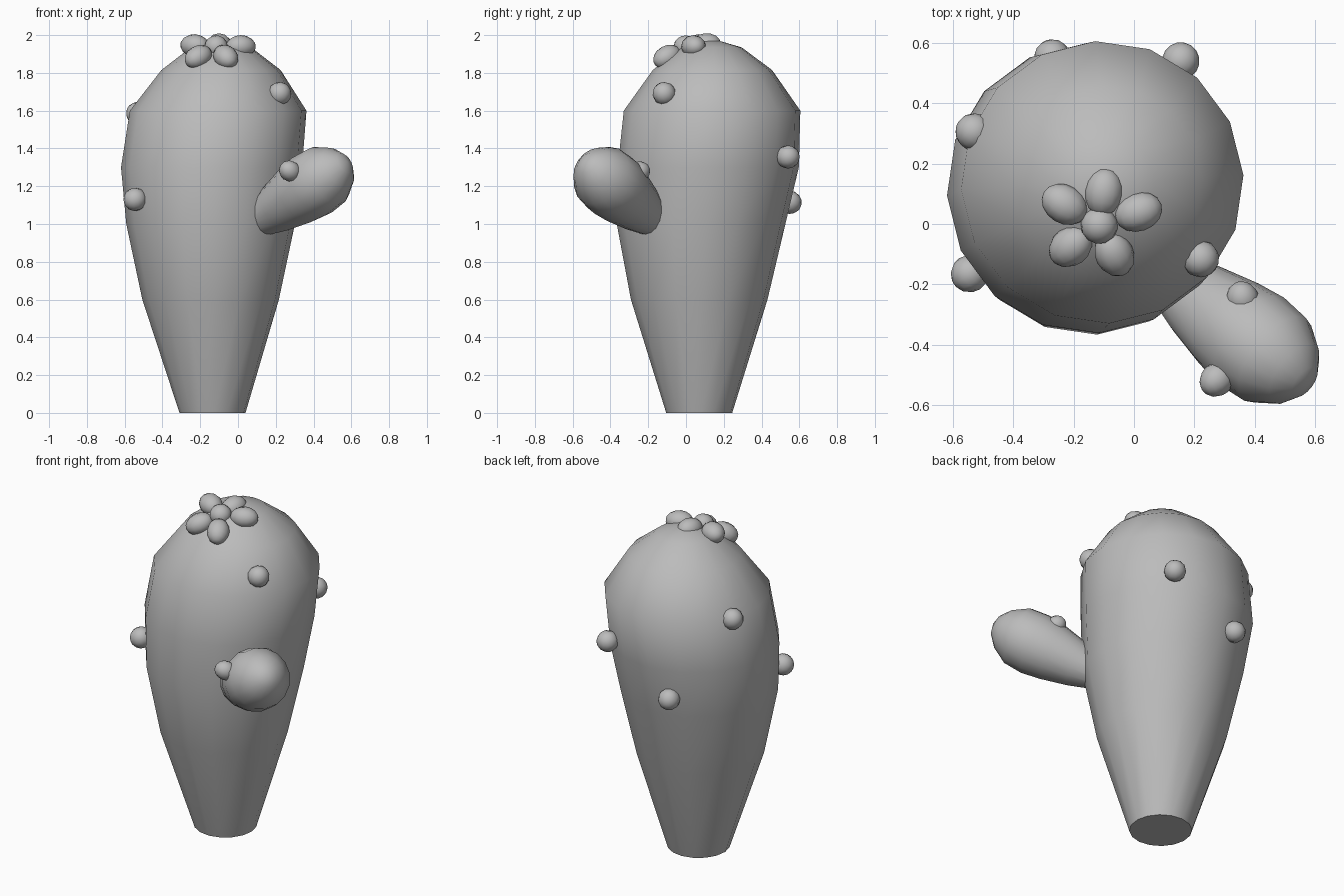
import bpy, bmesh, math
from mathutils import Vector, Matrix

cube = bpy.data.objects.get("Cube")
if cube:
    bpy.data.objects.remove(cube, do_unlink=True)

grey = bpy.data.materials.new("plain_grey")
grey.use_nodes = True
grey.diffuse_color = (0.5, 0.5, 0.5, 1)
grey.node_tree.nodes["Principled BSDF"].inputs["Base Color"].default_value = (0.5, 0.5, 0.5, 1)


def finish(bm, name, angle=60):
    bmesh.ops.recalc_face_normals(bm, faces=bm.faces)
    mesh = bpy.data.meshes.new(name)
    bm.to_mesh(mesh)
    bm.free()
    mesh.materials.append(grey)
    obj = bpy.data.objects.new(name, mesh)
    bpy.context.collection.objects.link(obj)
    bpy.ops.object.select_all(action='DESELECT')
    obj.select_set(True)
    bpy.context.view_layer.objects.active = obj
    bpy.ops.object.shade_smooth_by_angle(angle=math.radians(angle))
    return obj


def stalk(name, rings, tip, matrix, sides=16, turn=0.05):
    """Loft round rings (x, y, z, radius), capped below and closed at a tip."""
    bm = bmesh.new()
    loops = []
    for x, y, z, r in rings:
        angles = [turn + math.tau * i / sides for i in range(sides)]
        loops.append([bm.verts.new((x + r * math.cos(a), y + r * math.sin(a), z)) for a in angles])
    for low, high in zip(loops, loops[1:]):
        for i in range(sides):
            j = (i + 1) % sides
            bm.faces.new((low[i], low[j], high[j], high[i]))
    bm.faces.new(loops[0][::-1])
    top = bm.verts.new(tip)
    for i in range(sides):
        bm.faces.new((loops[-1][i], loops[-1][(i + 1) % sides], top))
    bm.transform(matrix)
    return finish(bm, name)


def bump(name, centre, direction, size):
    """Small egg whose long axis follows the direction."""
    bm = bmesh.new()
    bmesh.ops.create_uvsphere(bm, u_segments=12, v_segments=8, radius=1)
    turn = Vector(direction).to_track_quat('Z', 'Y').to_matrix().to_4x4()
    bm.transform(Matrix.Translation(centre) @ turn @ Matrix.Diagonal((*size, 1)))
    return finish(bm, name)


# Body: slightly leaning club, narrow at the foot
body_rings = [(-.135, .07, 0, .175), (-.145, .07, .6, .362), (-.145, .08, 1.0, .447),
              (-.14, .118, 1.3, .48), (-.105, .138, 1.6, .468),
              (-.09, .14, 1.815, .316), (-.09, .135, 1.935, .16)]
stalk("body", body_rings, (-.09, .13, 1.983), Matrix.Identity(4))

# Arm: the same club, smaller and leaning out of the front left
arm_rings = [(0, 0, 0, .065), (0, 0, .22, .132), (0, 0, .37, .165), (0, 0, .48, .18),
             (0, 0, .59, .171), (0, 0, .68, .118), (0, 0, .73, .06)]
lean = Vector((.70, -.54, .47)).to_track_quat('Z', 'Y').to_matrix().to_4x4()
stalk("arm", arm_rings, (0, 0, .748), Matrix.Translation((.055, -.13, .98)) @ lean)

# Bumps pointing away from the core of the part that carries them
body_core, arm_core = Vector((-.12, .12, 1.35)), Vector((.4, -.4, 1.2))
body_bumps = [(.22, -.115, 1.69), (-.53, .305, 1.585), (-.545, -.165, 1.13),
              (.155, .54, 1.355), (-.27, .55, 1.115)]
arm_bumps = [(.275, -.515, 1.28), (.36, -.25, 1.275)]
for label, core, points in (("body", body_core, body_bumps), ("arm", arm_core, arm_bumps)):
    width = .062 if label == "body" else .055
    for i, p in enumerate(points):
        bump(f"{label}_bump_{i + 1}", p, Vector(p) - core, (width, width, .062))

# Flower: five petals around a round centre on the crown
heart = Vector((-.115, -.005, 1.94))
bump("flower_centre", heart, (-.05, -.3, 1), (.062, .062, .058))
petals = [(-.23, .065, 1.945), (-.1, .105, 1.95), (.015, .04, 1.94),
          (-.065, -.1, 1.885), (-.21, -.075, 1.885)]
for i, p in enumerate(petals):
    bump(f"petal_{i + 1}", p, Vector(p) - heart, (.064, .06, .08))
